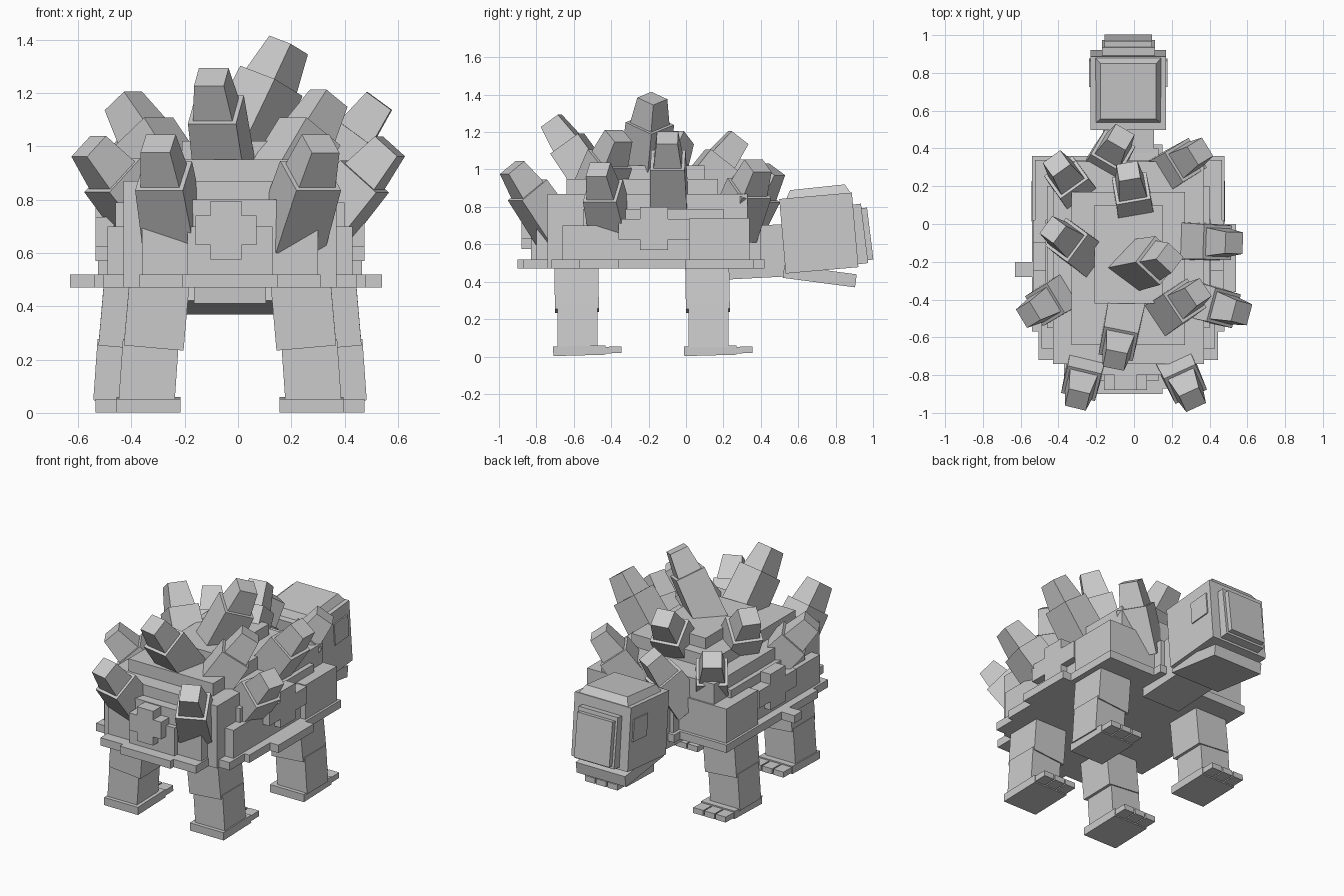
import bpy, bmesh
from math import radians
from mathutils import Vector, Matrix

old = bpy.data.objects.get("Cube")
if old:
    bpy.data.objects.remove(old, do_unlink=True)

grey = bpy.data.materials.new("plain grey")
grey.use_nodes = True
tone = (0.6, 0.6, 0.6, 1)
grey.diffuse_color = tone
grey.node_tree.nodes["Principled BSDF"].inputs["Base Color"].default_value = tone
MID = -0.03  # x of the body's centre plane


def finish(name, bm):
    mesh = bpy.data.meshes.new(name)
    bm.to_mesh(mesh)
    bm.free()
    mesh.materials.append(grey)
    ob = bpy.data.objects.new(name, mesh)
    bpy.context.collection.objects.link(ob)
    return ob


def add_box(bm, size, matrix, taper=1.0):
    verts = bmesh.ops.create_cube(bm, size=1)["verts"]
    for v in verts:
        k = taper if v.co.z > 0 else 1
        v.co = matrix @ Vector((v.co.x * size[0] * k, v.co.y * size[1] * k, v.co.z * size[2]))


def box(name, size, loc, pitch=0, roll=0, taper=1.0):
    bm = bmesh.new()
    turn = Matrix.Rotation(radians(pitch), 4, 'X') @ Matrix.Rotation(radians(roll), 4, 'Y')
    add_box(bm, size, Matrix.Translation(loc) @ turn, taper)
    return finish(name, bm)


def span(name, x, y, z):
    """Box from its half width about the centre plane and y, z ranges."""
    return box(name, (2 * x, y[1] - y[0], z[1] - z[0]),
               (MID, (y[0] + y[1]) / 2, (z[0] + z[1]) / 2))


# Rim: stacked footprints making a stepped outline
RIM = (0.47, 0.52)
for i, (x, y) in enumerate([(0.51, (-0.57, 0.36)), (0.475, (-0.72, 0.36)),
                            (0.34, (-0.87, 0.36)), (0.18, (-0.9, 0.42))]):
    span(f"rim_{i}", x, y, RIM)
box("rim_knob_right", (0.1, 0.08, 0.05), (-0.58, -0.24, 0.495))
box("rim_knob_left", (0.08, 0.36, 0.05), (0.50, -0.18, 0.495))

# Shell: blocky steps
for i, (x, y, z) in enumerate([
        (0.40, (-0.74, 0.33), (0.47, 0.87)),
        (0.46, (-0.66, 0.30), (0.52, 0.70)),
        (0.43, (-0.55, 0.20), (0.52, 0.79)),
        (0.495, (0.02, 0.34), (0.52, 0.74)),
        (0.33, (-0.80, 0.33), (0.52, 0.80)),
        (0.16, (-0.83, 0.40), (0.52, 0.70)),
        (0.30, (-0.64, 0.17), (0.80, 0.95)),
        (0.18, (-0.42, 0.10), (0.90, 1.02))]):
    span(f"shell_{i}", x, y, z)

# Raised crosses on the end and flanks
box("end_cross_bar", (0.23, 0.08, 0.11), (-0.045, -0.84, 0.685))
box("end_cross_post", (0.115, 0.08, 0.22), (-0.045, -0.84, 0.685))
for side, name in ((-1, "right"), (1, "left")):
    x = MID + side * 0.47
    box(f"{name}_cross_bar", (0.07, 0.38, 0.11), (x, -0.17, 0.68))
    box(f"{name}_cross_post", (0.07, 0.15, 0.23), (x, -0.17, 0.685))

# Spikes: tip centre, root centre, twist; wide root block and narrower tip block
spikes = [
    ((-0.07, 0.46, 1.00), (-0.18, 0.27, 0.66), 0),
    ((-0.41, 0.32, 1.02), (-0.26, 0.11, 0.67), 0),
    ((0.35, 0.385, 1.02), (0.13, 0.25, 0.67), 0),
    ((-0.03, 0.28, 1.17), (0.02, -0.01, 0.79), 0),
    ((-0.10, -0.72, 1.26), (-0.04, -0.42, 0.83), 0),
    ((0.53, -0.10, 1.17), (0.26, -0.09, 0.80), 0),
    ((0.19, -0.18, 1.38), (-0.05, -0.23, 0.88), 38),
    ((0.34, -0.36, 1.18), (0.13, -0.50, 0.81), 0),
    ((0.57, -0.47, 1.00), (0.31, -0.40, 0.69), 0),
    ((0.31, -0.93, 1.01), (0.20, -0.69, 0.66), 0),
    ((-0.30, -0.93, 1.01), (-0.24, -0.68, 0.66), 0),
    ((-0.56, -0.48, 1.00), (-0.31, -0.33, 0.69), 0),
    ((-0.43, -0.03, 1.17), (-0.20, -0.20, 0.80), 0)]
for i, (tip, base, twist) in enumerate(spikes):
    tip, base = Vector(tip), Vector(base)
    axis = (tip - base).normalized()
    turn = axis.to_track_quat('Z', 'Y').to_matrix().to_4x4()
    turn = turn @ Matrix.Rotation(radians(twist), 4, 'Z')
    joint = tip - axis * 0.15
    bm = bmesh.new()
    add_box(bm, (0.15, 0.15, 0.15), Matrix.Translation((tip + joint) / 2) @ turn, 0.76)
    add_box(bm, (0.2, 0.2, (joint - base).length),
            Matrix.Translation((joint + base) / 2) @ turn, 0.92)
    finish(f"spike_{i}", bm)

# Legs: leaning thigh and shin, flat foot with three toes
for end, y, offset in (("hind", -0.585, 0.275), ("fore", 0.115, 0.37)):
    for side, name in ((-1, "right"), (1, "left")):
        x = MID + side * offset
        tag = f"{end}_{name}"
        box(f"{tag}_thigh", (0.225, 0.235, 0.26), (x, y, 0.375), 1, -side * 5)
        box(f"{tag}_shin", (0.21, 0.215, 0.23), (x + side * 0.03, y + 0.005, 0.155), 0, -side * 4)
        foot_x = x + side * (0.03 if end == "hind" else 0.015)
        box(f"{tag}_foot", (0.24, 0.28, 0.05), (foot_x, y + 0.015, 0.031), 1.5)
        for t in (-1, 0, 1):
            box(f"{tag}_toe_{t + 2}", (0.072, 0.1, 0.035), (foot_x + t * 0.08, y + 0.19, 0.035), 1)

# Neck, head and jaw
box("neck", (0.27, 0.36, 0.28), (MID, 0.38, 0.56), 3)
box("head", (0.4, 0.39, 0.4), (MID, 0.71, 0.66), 5)
box("brow_cap", (0.35, 0.35, 0.05), (MID, 0.705, 0.88), 6, 0, 0.84)
box("muzzle", (0.28, 0.06, 0.32), (MID, 0.925, 0.655), 7)
box("nose_plate", (0.25, 0.04, 0.28), (MID, 0.965, 0.655), 7)
box("jaw", (0.35, 0.39, 0.07), (MID, 0.715, 0.43), -7.5)
for side, name in ((-1, "right"), (1, "left")):
    box(f"{name}_eye", (0.009, 0.14, 0.14), (MID + side * 0.203, 0.80, 0.72), 5)
